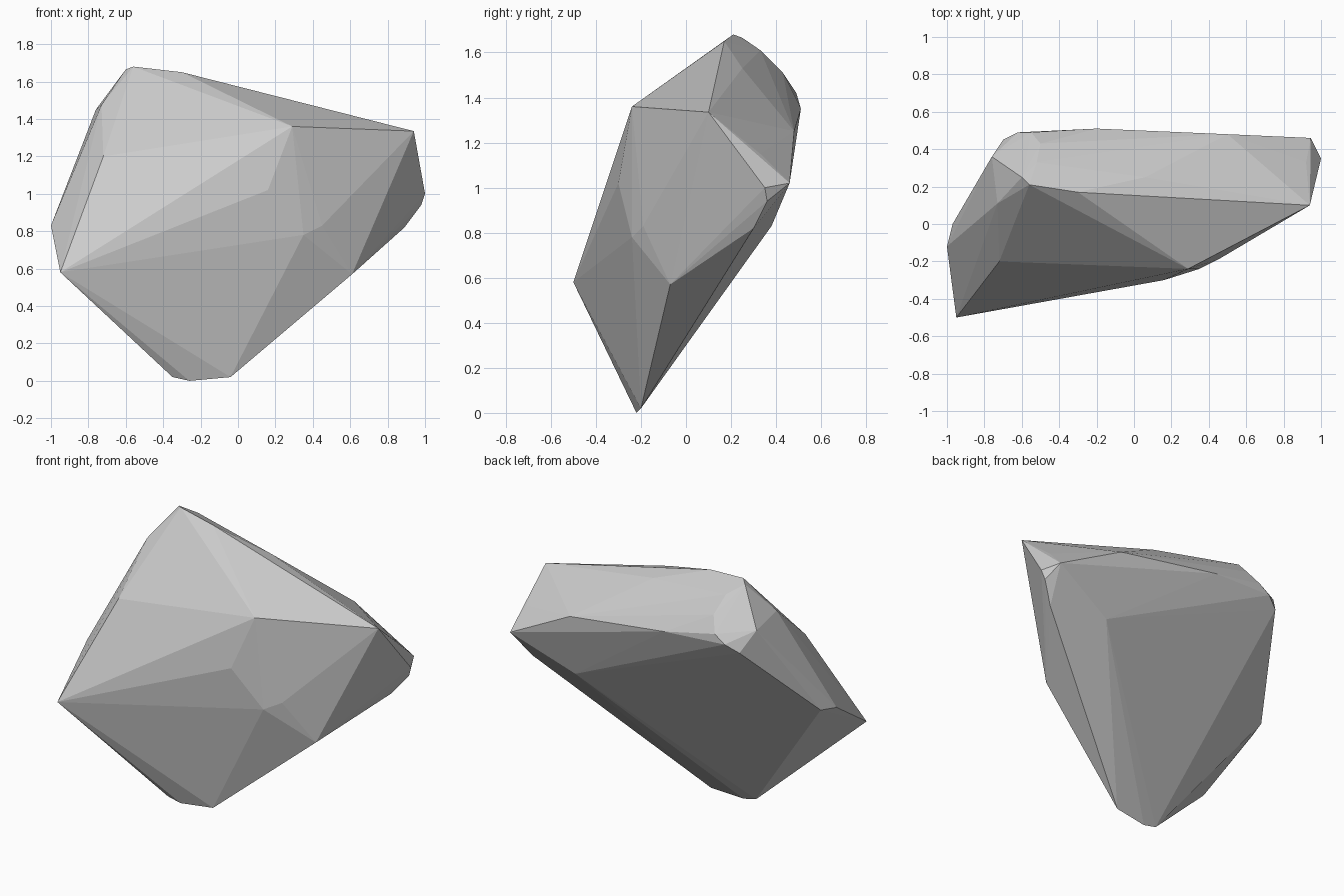
import bpy, bmesh

# Corner points of the faceted rock
front = [(-.95, -.50, .58), (-1.0, -.12, .83), (-.72, -.20, 1.20), (.29, -.24, 1.36),
         (.16, -.30, 1.02), (.35, -.24, .78), (.45, -.19, .83), (.61, -.07, .57)]
base = [(-.04, -.20, .02), (-.26, -.22, 0), (-.35, -.22, .02)]
crown = [(-.56, .21, 1.68), (-.30, .17, 1.65), (-.60, .25, 1.665), (-.73, .11, 1.475),
         (-.52, .33, 1.61), (.06, .25, 1.53), (-.50, .43, 1.51)]
right_end = [(.94, .10, 1.335), (1.0, .35, 1.0), (.98, .36, .94), (.89, .30, .82),
             (.945, .46, 1.02), (.92, .33, 1.15)]
back = [(-.97, 0, .85), (-.76, .36, 1.45), (-.70, .45, 1.32), (-.62, .49, 1.37),
        (-.55, .49, 1.42), (-.20, .51, 1.35), (.50, .48, 1.25), (.53, .38, .83)]

# Wrap the corners in a convex skin
bm = bmesh.new()
for p in front + base + crown + right_end + back:
    bm.verts.new(p)
bmesh.ops.convex_hull(bm, input=bm.verts)
bmesh.ops.delete(bm, geom=[v for v in bm.verts if not v.link_faces], context='VERTS')
bmesh.ops.recalc_face_normals(bm, faces=bm.faces)

mesh = bpy.data.meshes.new("rock")
bm.to_mesh(mesh)
bm.free()
rock = bpy.data.objects.new("rock", mesh)
bpy.context.collection.objects.link(rock)
